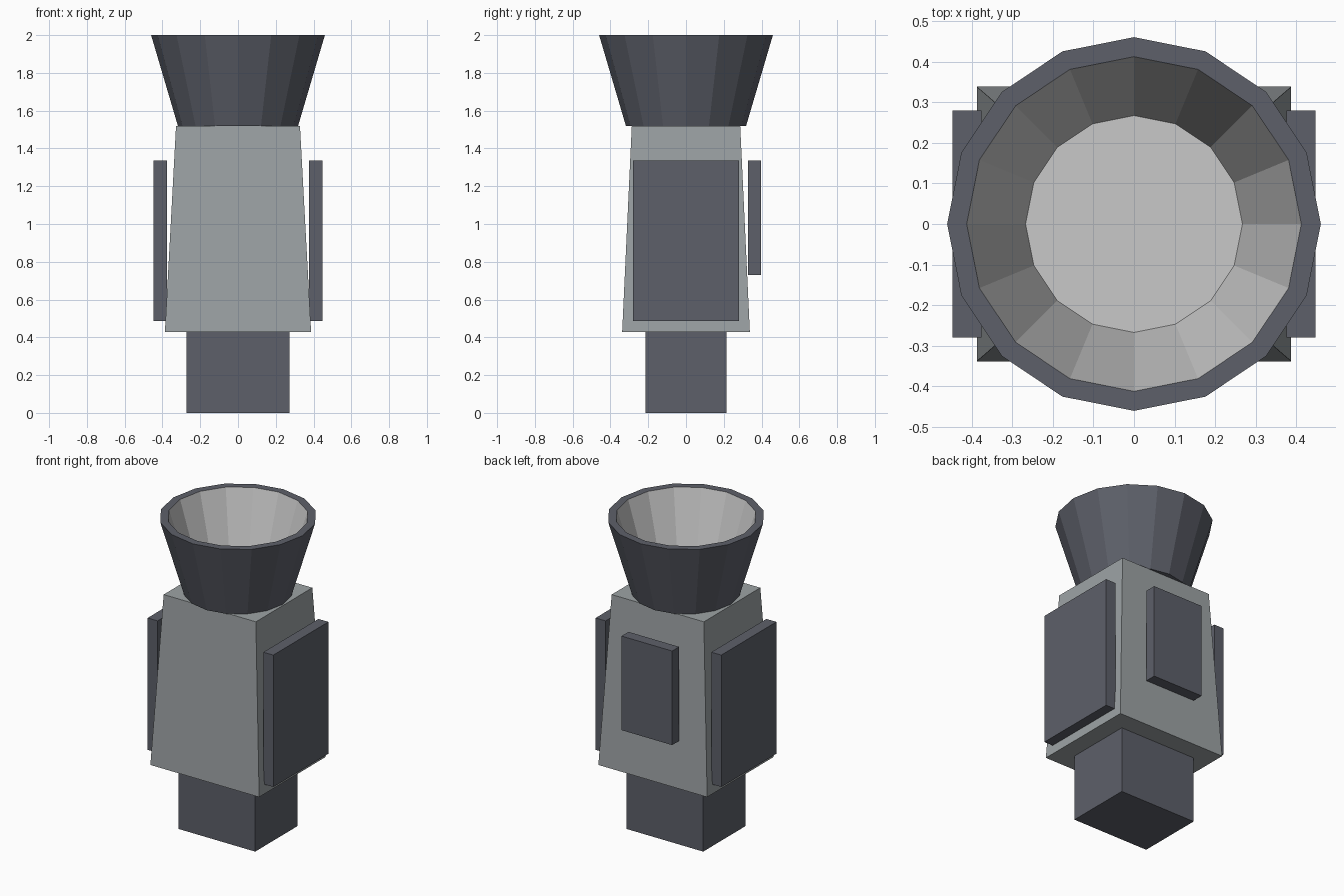
import bpy, bmesh, math

if "Cube" in bpy.data.objects:
    bpy.data.objects.remove(bpy.data.objects["Cube"])


def material(name, rgb):
    m = bpy.data.materials.new(name)
    m.diffuse_color = (*rgb, 1)
    m.use_nodes = True
    m.node_tree.nodes["Principled BSDF"].inputs["Base Color"].default_value = m.diffuse_color
    return m


DARK = material("dark slate", (0.11, 0.117, 0.143))
GREY = material("mid grey", (0.337, 0.366, 0.376))
LIGHT = material("light grey", (0.58, 0.58, 0.58))


def finish(name, bm, mats):
    bmesh.ops.recalc_face_normals(bm, faces=bm.faces)
    me = bpy.data.meshes.new(name)
    bm.to_mesh(me)
    bm.free()
    for m in mats:
        me.materials.append(m)
    ob = bpy.data.objects.new(name, me)
    bpy.context.collection.objects.link(ob)


def block(name, x, y, z, mat, top=(1, 1)):
    """Box between x, y, z ranges; the top is scaled about the axis by top."""
    bm = bmesh.new()
    bmesh.ops.create_cube(bm, size=1)
    for v in bm.verts:
        sx, sy = top if v.co.z > 0 else (1, 1)
        v.co = (x[v.co.x > 0] * sx, y[v.co.y > 0] * sy, z[v.co.z > 0])
    finish(name, bm, [mat])


# base and tapered body
block("base", (-0.273, 0.273), (-0.215, 0.215), (0, 0.428), DARK)
block("body", (-0.387, 0.387), (-0.338, 0.338), (0.428, 1.52), GREY,
      top=(0.328 / 0.387, 0.287 / 0.338))

# side plates and the smaller back plate
block("right_plate", (0.376, 0.447), (-0.28, 0.28), (0.487, 1.335), DARK)
block("left_plate", (-0.447, -0.376), (-0.28, 0.28), (0.487, 1.335), DARK)
block("back_plate", (-0.18, 0.18), (0.327, 0.398), (0.73, 1.335), DARK)

# flared nozzle: outer wall, rim, then light inner wall and floor
bm = bmesh.new()
N = 16
rings = []
for r, z in [(0.318, 1.519), (0.46, 2.0), (0.412, 2.0), (0.267, 1.535)]:
    rings.append([bm.verts.new((r * math.cos(math.tau * i / N),
                                r * math.sin(math.tau * i / N), z))
                  for i in range(N)])
for k in range(3):
    for i in range(N):
        j = (i + 1) % N
        f = bm.faces.new((rings[k][i], rings[k][j], rings[k + 1][j], rings[k + 1][i]))
        f.material_index = int(k == 2)
bm.faces.new(rings[0][::-1])
bm.faces.new(rings[3]).material_index = 1
finish("nozzle", bm, [DARK, LIGHT])
